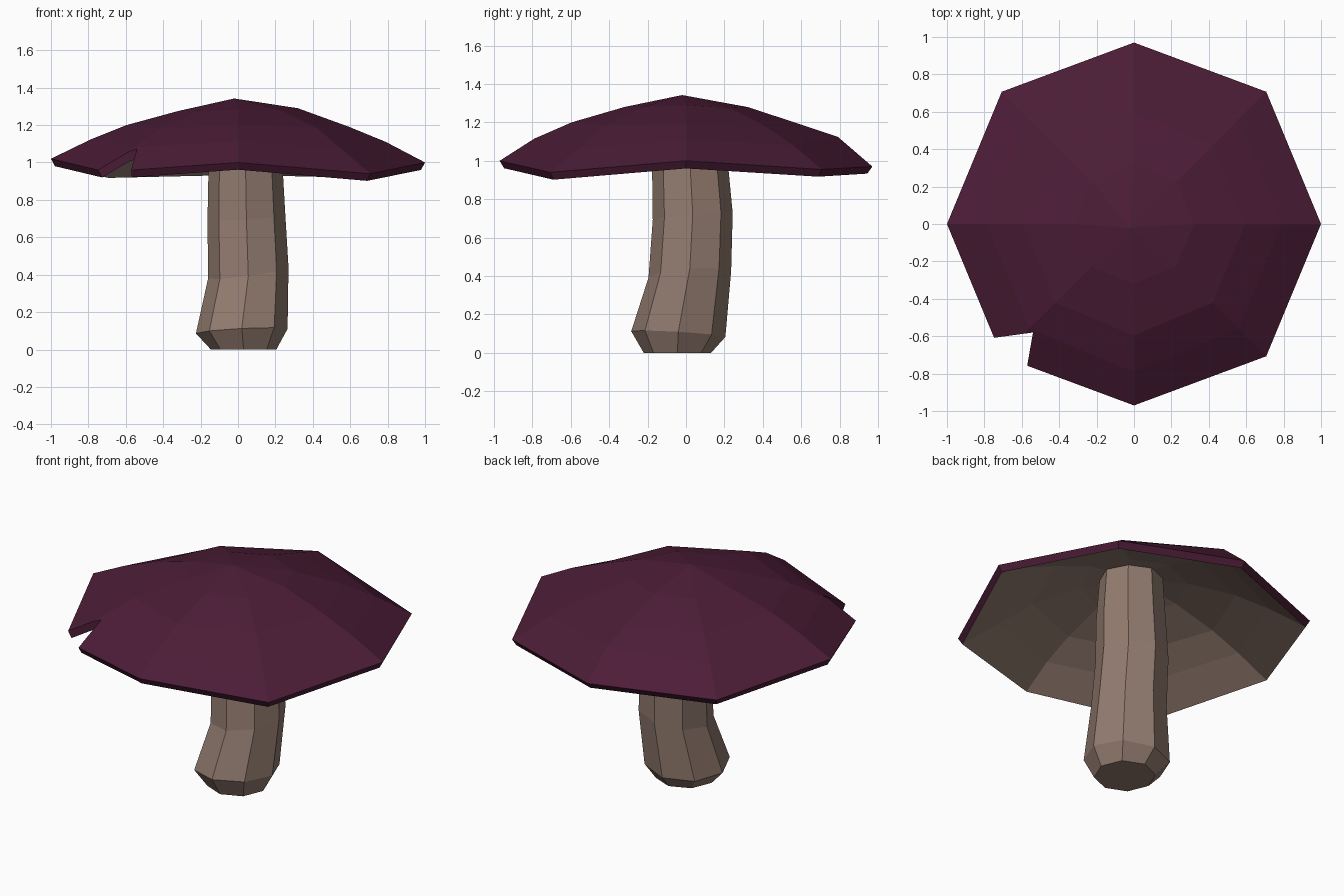
import bpy, bmesh
from math import cos, sin, pi

if "Cube" in bpy.data.objects:
    bpy.data.objects.remove(bpy.data.objects["Cube"])


def material(name, rgb):
    m = bpy.data.materials.new(name)
    m.diffuse_color = (*rgb, 1)
    m.use_nodes = True
    m.node_tree.nodes["Principled BSDF"].inputs["Base Color"].default_value = m.diffuse_color
    return m


PURPLE = material("cap_purple", (0.072, 0.012, 0.038))
BEIGE = material("stem_beige", (0.29, 0.2, 0.16))


def finish(name, bm, mats):
    bmesh.ops.recalc_face_normals(bm, faces=bm.faces)
    me = bpy.data.meshes.new(name)
    bm.to_mesh(me)
    bm.free()
    ob = bpy.data.objects.new(name, me)
    for m in mats:
        me.materials.append(m)
    bpy.context.collection.objects.link(ob)
    return ob


def bridge(bm, a, b):
    n = len(a)
    for i in range(n):
        bm.faces.new((a[i], a[(i + 1) % n], b[(i + 1) % n], b[i]))


# Stem: bent octagonal tube; rows are centre x, y, z, radius, tilt in x, tilt in y
stem_rings = [(0.03, -0.045, 0.0, 0.175, 0, 0),
              (0.02, -0.04, 0.098, 0.245, 0.05, -0.06),
              (0.055, 0.02, 0.41, 0.215, 0.14, 0.08),
              (0.045, 0.035, 0.71, 0.208, 0.05, 0.08),
              (0.04, 0.02, 1.0, 0.197, 0, 0),
              (0.03, 0.01, 1.26, 0.18, 0, 0)]
bm = bmesh.new()
rings = []
for cx, cy, cz, r, tx, ty in stem_rings:
    ring = []
    for i in range(8):
        dx, dy = r * cos(i * pi / 4), r * sin(i * pi / 4)
        ring.append(bm.verts.new((cx + dx, cy + dy, cz + tx * dx + ty * dy)))
    rings.append(ring)
for a, b in zip(rings, rings[1:]):
    bridge(bm, a, b)
bm.faces.new(rings[0])
bm.faces.new(rings[-1])
finish("stem", bm, [BEIGE])

# Cap: octagonal dome; radius and height per ring, heights from +x anticlockwise
cap_rings = [(0.32, (1.29, 1.275, 1.28, 1.275, 1.275, 1.27, 1.28, 1.28)),
             (0.595, (1.19, 1.175, 1.19, 1.185, 1.2, 1.18, 1.2, 1.185)),
             (0.79, (1.11, 1.08, 1.125, 1.085, 1.122, 1.08, 1.115, 1.065)),
             (1.0, (1.0, 0.955, 0.97, 0.955, 1.02, 0.95, 1.0, 0.94))]
bm = bmesh.new()
rings = []
for r, heights in cap_rings:
    sy = 0.97 if r == 1.0 else 1.0
    rings.append([bm.verts.new((r * cos(i * pi / 4),
                                r * sin(i * pi / 4) * (sy if i % 2 == 0 else 1.0), z))
                  for i, z in enumerate(heights)])
apex = bm.verts.new((-0.02, -0.02, 1.342))
for i in range(8):
    bm.faces.new((apex, rings[0][i], rings[0][(i + 1) % 8]))
for a, b in zip(rings, rings[1:]):
    bridge(bm, b, a)
if sum(f.normal.z for f in bm.faces) < 0:
    bmesh.ops.reverse_faces(bm, faces=bm.faces)
cap = finish("cap", bm, [PURPLE, BEIGE])
if cap.data.polygons[0].normal.z < 0:
    cap.data.flip_normals()

# Shell thickness, with a beige underside and purple rim
shell = cap.modifiers.new("shell", 'SOLIDIFY')
shell.thickness = 0.045
shell.offset = -1
shell.material_offset = 1
shell.material_offset_rim = 0

# Notch bitten out of the front-left corner
bm = bmesh.new()
outline = [(-0.54, -0.58), (-0.98, -0.64), (-1.1, -1.1), (-0.61, -0.98)]
base = bm.faces.new([bm.verts.new((x, y, 0.7)) for x, y in outline])
ext = bmesh.ops.extrude_face_region(bm, geom=[base])
bmesh.ops.translate(bm, vec=(0, 0, 0.7),
                    verts=[v for v in ext["geom"] if isinstance(v, bmesh.types.BMVert)])
cutter = finish("notch_cutter", bm, [PURPLE])
cutter.hide_render = True
cutter.display_type = 'WIRE'
notch = cap.modifiers.new("notch", 'BOOLEAN')
notch.operation = 'DIFFERENCE'
notch.solver = 'EXACT'
notch.material_mode = 'TRANSFER'
notch.object = cutter
